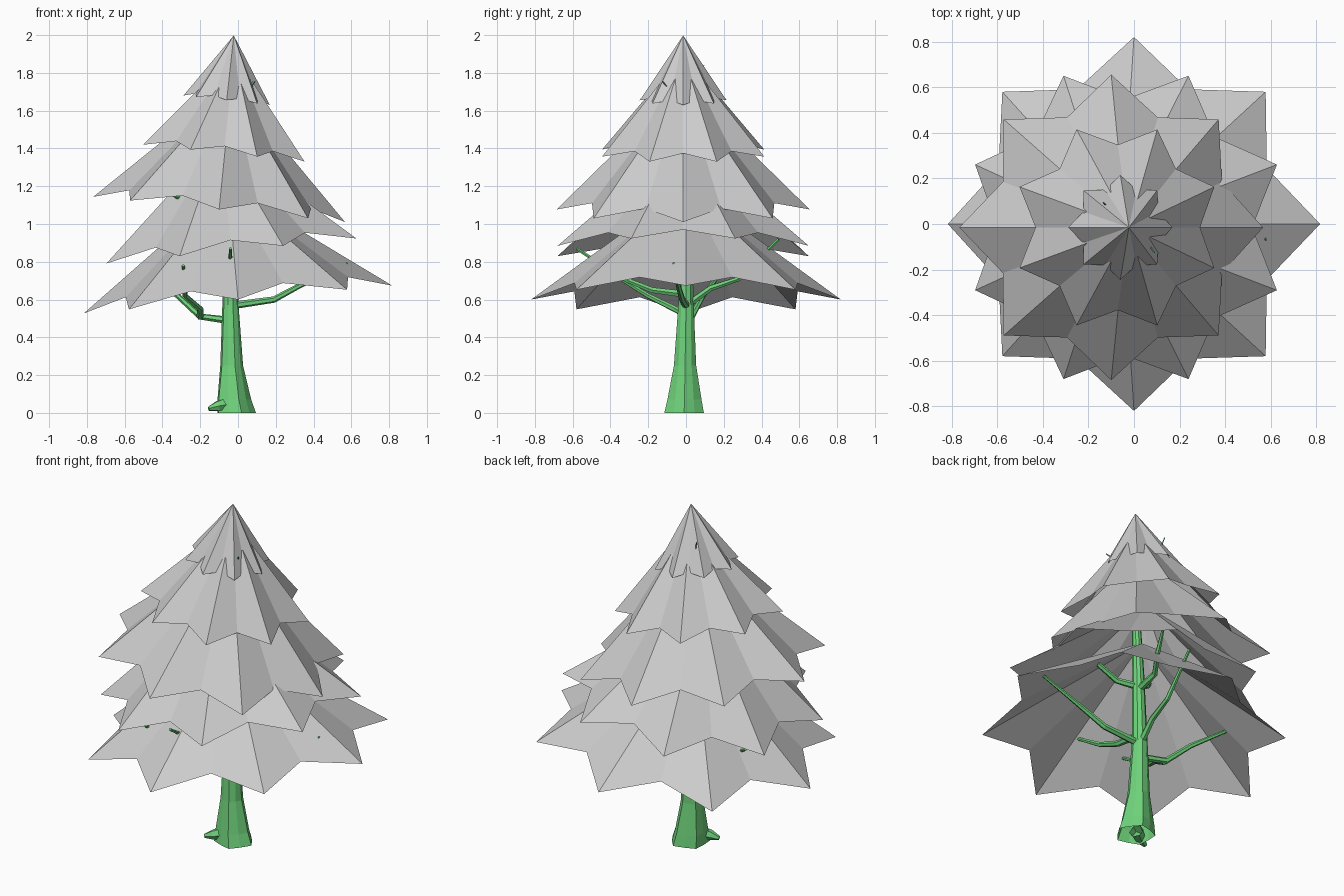
import bpy, bmesh, math
from mathutils import Vector, Matrix

if "Cube" in bpy.data.objects:
    bpy.data.objects.remove(bpy.data.objects["Cube"])

green = bpy.data.materials.new("bark_green")
green.diffuse_color = (0.16, 0.65, 0.2, 1)
green.use_nodes = True
green.node_tree.nodes["Principled BSDF"].inputs["Base Color"].default_value = green.diffuse_color


def finish(bm, name, mat=None):
    me = bpy.data.meshes.new(name)
    bm.to_mesh(me)
    bm.free()
    ob = bpy.data.objects.new(name, me)
    bpy.context.collection.objects.link(ob)
    if mat:
        me.materials.append(mat)
    return ob


# Foliage tier: open eight-pointed star cone, tilted about y
def tier(name, cx, cz, r, h, slope, phase):
    bm = bmesh.new()
    m = Matrix.Translation((cx, -0.015 if cx else 0, cz)) @ Matrix.Rotation(-math.atan(slope), 4, 'Y')
    ring = []
    for i in range(16):
        a = math.radians(22.5 * i + phase)
        tip = i % 2 == 0
        rr = r if tip else r * 0.78
        ring.append(bm.verts.new(m @ Vector((rr * math.cos(a), rr * math.sin(a), 0 if tip else r * 0.08))))
    top = bm.verts.new(m @ Vector((0, 0, h)))
    for i in range(16):
        bm.faces.new((ring[i], ring[(i + 1) % 16], top))
    finish(bm, name)


tier("foliage_1", 0, 0.60, 0.82, 0.60, 0.09, 0)
tier("foliage_2", -0.035, 0.857, 0.72, 0.60, 0.10, 22.5)
tier("foliage_3", -0.10, 1.077, 0.67, 0.66, -0.10, 0)
tier("foliage_4", -0.075, 1.375, 0.465, 0.53, -0.105, 22.5)
tier("foliage_5", -0.06, 1.655, 0.23, 0.345, -0.11, 0)


# Tapered tube along a path
def tube(name, pts, radii, sides=6, bump=None, flat=False):
    bm = bmesh.new()
    pts = [Vector(p) for p in pts]
    rings = []
    for k, (p, r) in enumerate(zip(pts, radii)):
        d = pts[min(k + 1, len(pts) - 1)] - pts[max(k - 1, 0)]
        q = Vector((0, 0, 1)).rotation_difference(Vector((0, 0, 1)) if flat else d)
        ring = []
        for i in range(sides):
            a = 2 * math.pi * i / sides
            f = 1 + (bump[k] if bump and i % 2 else 0)
            ring.append(bm.verts.new(p + q @ Vector((r * f * math.cos(a), r * f * math.sin(a), 0))))
        rings.append(ring)
    for a, b in zip(rings, rings[1:]):
        for i in range(sides):
            j = (i + 1) % sides
            bm.faces.new((a[i], a[j], b[j], b[i]))
    bm.faces.new(rings[-1])
    finish(bm, name, green)


# Trunk with flared, fluted base
tube("trunk",
     [(-0.015, -0.01, 0), (-0.025, -0.008, 0.07), (-0.035, -0.005, 0.25), (-0.04, 0, 0.57),
      (-0.03, 0, 1.0), (-0.02, -0.01, 1.4), (-0.015, -0.015, 1.75)],
     [0.11, 0.095, 0.062, 0.043, 0.032, 0.022, 0.008], 10,
     [-0.15, -0.12, -0.05, 0, 0, 0, 0], True)

# Root toe
tube("root", [(-0.05, -0.04, 0.05), (-0.11, -0.075, 0.035), (-0.155, -0.09, 0.022)],
     [0.04, 0.028, 0.012])

# Branches
branches = {
    "branch_left": [(-0.05, 0, 0.49), (-0.2, 0.03, 0.51), (-0.32, 0.09, 0.62), (-0.53, 0.2, 0.76)],
    "branch_left_fork": [(-0.2, 0.02, 0.51), (-0.2, -0.06, 0.55), (-0.28, -0.2, 0.62), (-0.29, -0.46, 0.78)],
    "branch_right": [(-0.02, 0, 0.57), (0.19, -0.02, 0.6), (0.32, -0.04, 0.67), (0.58, -0.065, 0.79)],
    "branch_front": [(-0.04, -0.02, 0.63), (-0.04, -0.18, 0.65), (-0.04, -0.33, 0.71), (-0.04, -0.58, 0.87)],
    "branch_back": [(-0.04, 0.02, 0.58), (-0.02, 0.13, 0.66), (0, 0.28, 0.71), (0.02, 0.49, 0.92)],
    "upper_left": [(-0.03, 0, 0.95), (-0.15, -0.07, 1.0), (-0.25, -0.15, 1.11), (-0.34, -0.22, 1.15)],
    "upper_back": [(-0.03, 0, 0.9), (-0.02, 0.15, 0.93), (0.06, 0.27, 0.98), (0.1, 0.36, 1.06)],
    "upper_right": [(-0.03, 0, 0.92), (0.08, -0.05, 0.94), (0.2, -0.06, 1.0)],
    "twig_back": [(-0.02, 0, 1.5), (-0.08, 0.04, 1.62), (-0.135, 0.095, 1.84)],
    "twig_front": [(-0.02, -0.02, 1.55), (0.04, -0.06, 1.68), (0.09, -0.125, 1.755)],
}
for name, path in branches.items():
    radii = [0.007, 0.005, 0.003] if name.startswith("twig") else [0.02, 0.017, 0.014, 0.008]
    tube(name, path, radii[:len(path)])
